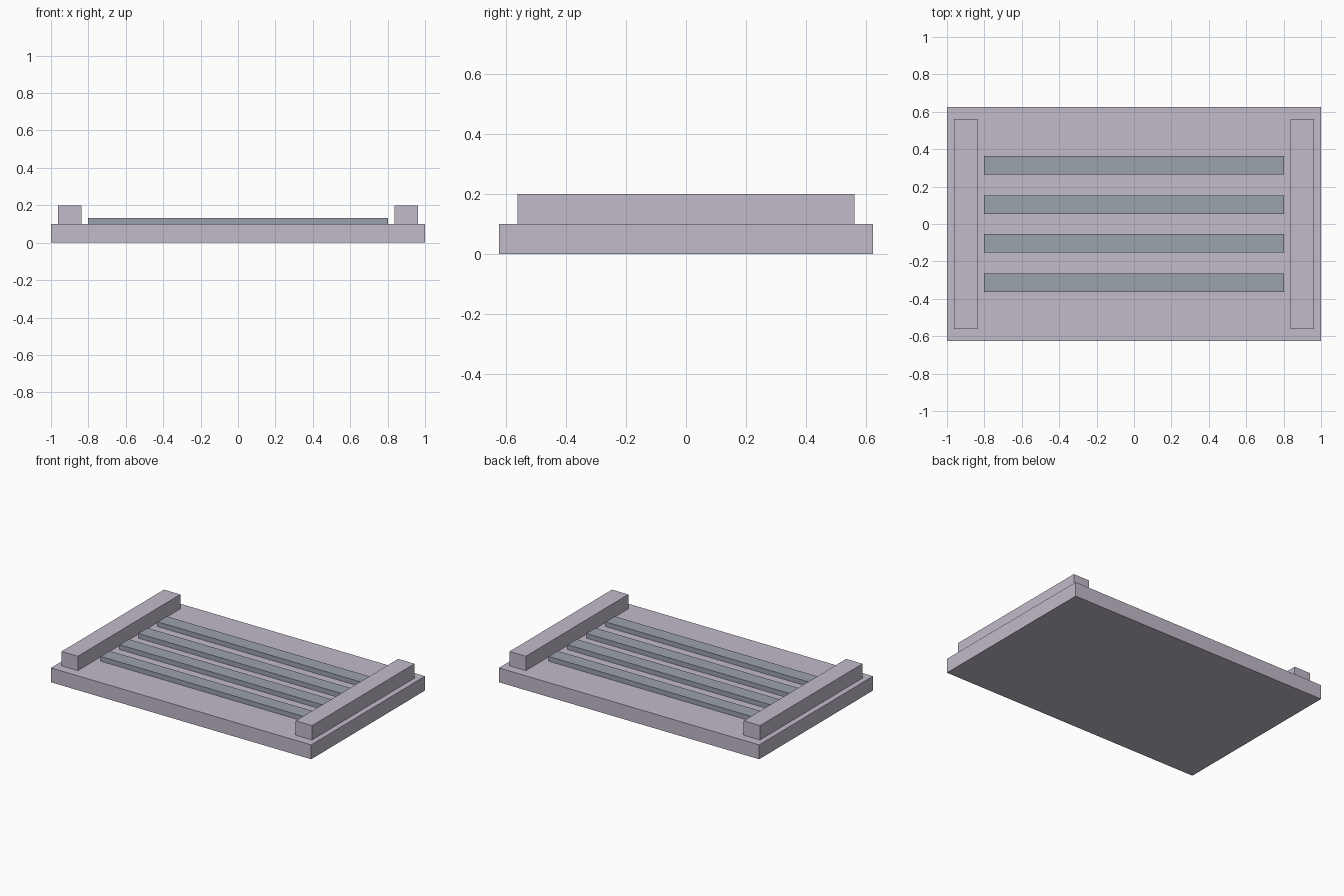
import bpy

cube = bpy.data.objects.get("Cube")
if cube:
    bpy.data.objects.remove(cube, do_unlink=True)


def make_material(name, rgb):
    mat = bpy.data.materials.new(name)
    mat.use_nodes = True
    color = (*rgb, 1.0)
    mat.diffuse_color = color
    shader = next(n for n in mat.node_tree.nodes if n.type == "BSDF_PRINCIPLED")
    shader.inputs["Base Color"].default_value = color
    return mat


def add_box(name, center, bottom, size, mat):
    """Box standing on height `bottom`, centred on (x, y)."""
    bpy.ops.mesh.primitive_cube_add(
        size=1, location=(center[0], center[1], bottom + size[2] / 2))
    obj = bpy.context.object
    obj.name = name
    obj.scale = size
    bpy.ops.object.transform_apply(location=False, rotation=False, scale=True)
    obj.data.materials.append(mat)
    return obj


pale_mauve = make_material("pale mauve", (0.54, 0.49, 0.59))
slate_grey = make_material("slate grey", (0.33, 0.36, 0.41))

BASE_HEIGHT = 0.1

# Base slab
add_box("base_slab", (0, 0), 0, (2.0, 1.25, BASE_HEIGHT), pale_mauve)

# Raised side rails
for side, sign in (("left", 1), ("right", -1)):
    add_box(f"{side}_rail", (sign * 0.9, 0), BASE_HEIGHT,
            (0.125, 1.125, 0.1), pale_mauve)

# Four low slats, mirrored front to back
for end, sign in (("front", -1), ("back", 1)):
    for place, y in (("inner", 0.103), ("outer", 0.314)):
        add_box(f"{end}_{place}_slat", (0, sign * y), BASE_HEIGHT,
                (1.605, 0.1, 0.033), slate_grey)
